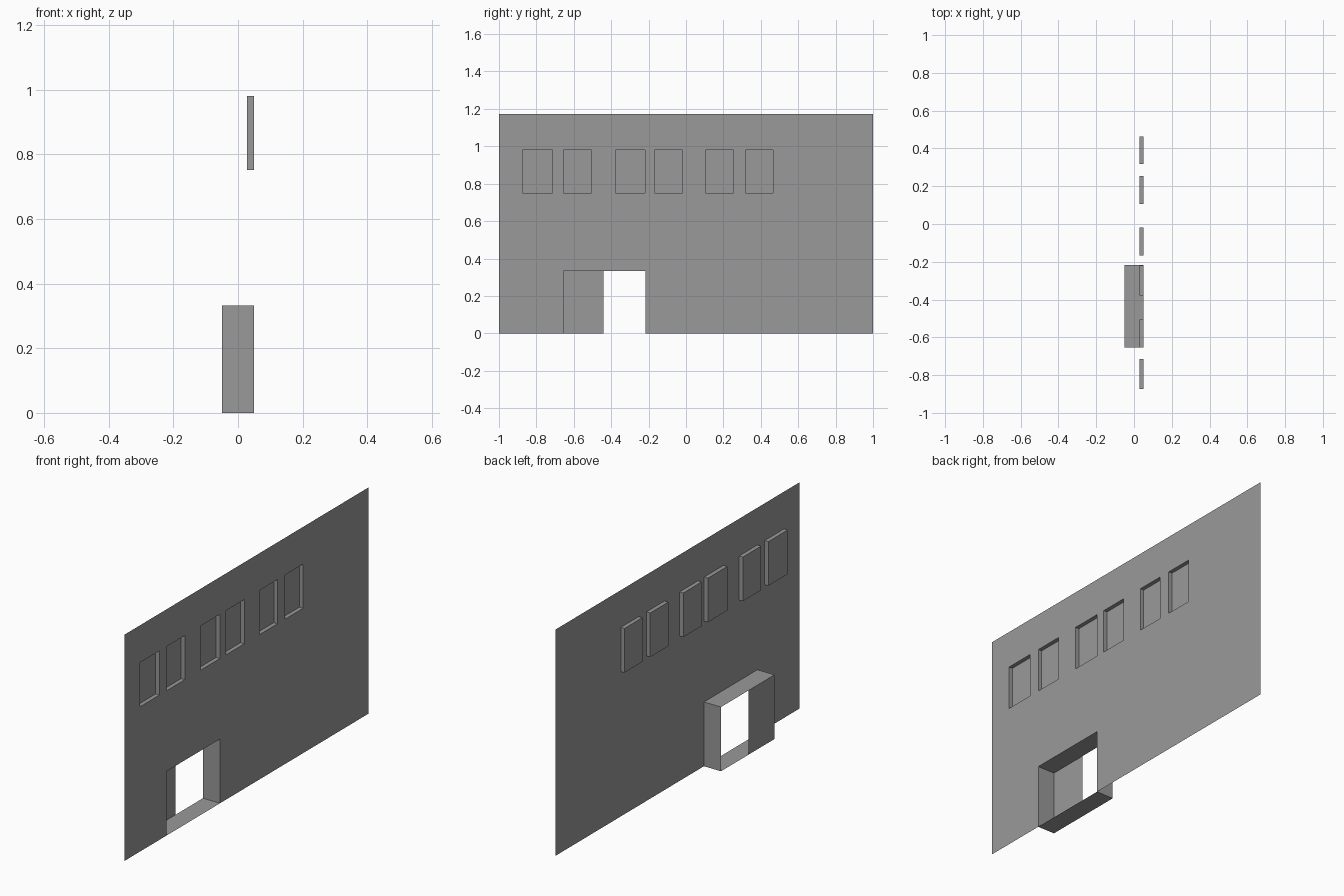
import bpy
import bmesh

cube = bpy.data.objects.get("Cube")
if cube:
    bpy.data.objects.remove(cube, do_unlink=True)

grey = bpy.data.materials.new("plain grey")
colour = (0.32, 0.32, 0.32, 1)
grey.diffuse_color = colour
grey.use_nodes = True
grey.node_tree.nodes["Principled BSDF"].inputs["Base Color"].default_value = colour

FACE_X, WINDOW_X, DOOR_X = 0.049, 0.028, -0.049
HEIGHT = 1.173
SILL, HEAD = 0.751, 0.98
DOOR = (-0.655, -0.217, 0.0, 0.333)
DOOR_SPLIT = -0.441
WINDOWS = [(-0.873, -0.715), (-0.655, -0.506), (-0.378, -0.219),
           (-0.168, -0.018), (0.105, 0.253), (0.317, 0.464)]
openings = [(a, b, SILL, HEAD) for a, b in WINDOWS] + [DOOR]


def panel(bm, x, y0, y1, z0, z1):
    """Upright sheet facing +x."""
    bm.faces.new([bm.verts.new((x, y, z)) for y, z in
                  ((y0, z0), (y1, z0), (y1, z1), (y0, z1))])


def reveals(bm, depth_x, y0, y1, z0, z1):
    """Four sheets lining an opening, facing inwards."""
    ring = [(y0, z0), (y1, z0), (y1, z1), (y0, z1)]
    for (ya, za), (yb, zb) in zip(ring, ring[1:] + ring[:1]):
        bm.faces.new([bm.verts.new(co) for co in
                      ((FACE_X, ya, za), (FACE_X, yb, zb),
                       (depth_x, yb, zb), (depth_x, ya, za))])


def finish(bm, name):
    bmesh.ops.remove_doubles(bm, verts=bm.verts[:], dist=0.0001)
    mesh = bpy.data.meshes.new(name)
    bm.to_mesh(mesh)
    bm.free()
    mesh.materials.append(grey)
    bpy.context.collection.objects.link(bpy.data.objects.new(name, mesh))


# Wall sheet, divided along the opening edges and left empty inside them
ys = sorted({-1.0, 1.0} | {y for o in openings for y in o[:2]})
zs = sorted({0.0, HEIGHT} | {z for o in openings for z in o[2:]})
bm = bmesh.new()
for y0, y1 in zip(ys, ys[1:]):
    for z0, z1 in zip(zs, zs[1:]):
        cy, cz = (y0 + y1) / 2, (z0 + z1) / 2
        if not any(a < cy < b and c < cz < d for a, b, c, d in openings):
            panel(bm, FACE_X, y0, y1, z0, z1)
finish(bm, "wall")

# Shallow recessed windows
for i, (y0, y1) in enumerate(WINDOWS, 1):
    bm = bmesh.new()
    reveals(bm, WINDOW_X, y0, y1, SILL, HEAD)
    panel(bm, WINDOW_X, y0, y1, SILL, HEAD)
    finish(bm, f"window_recess_{i}")

# Deep doorway lining
bm = bmesh.new()
reveals(bm, DOOR_X, *DOOR)
finish(bm, "doorway_lining")

# Closed half at the back of the doorway
bm = bmesh.new()
panel(bm, DOOR_X, DOOR[0], DOOR_SPLIT, DOOR[2], DOOR[3])
finish(bm, "door_panel")
